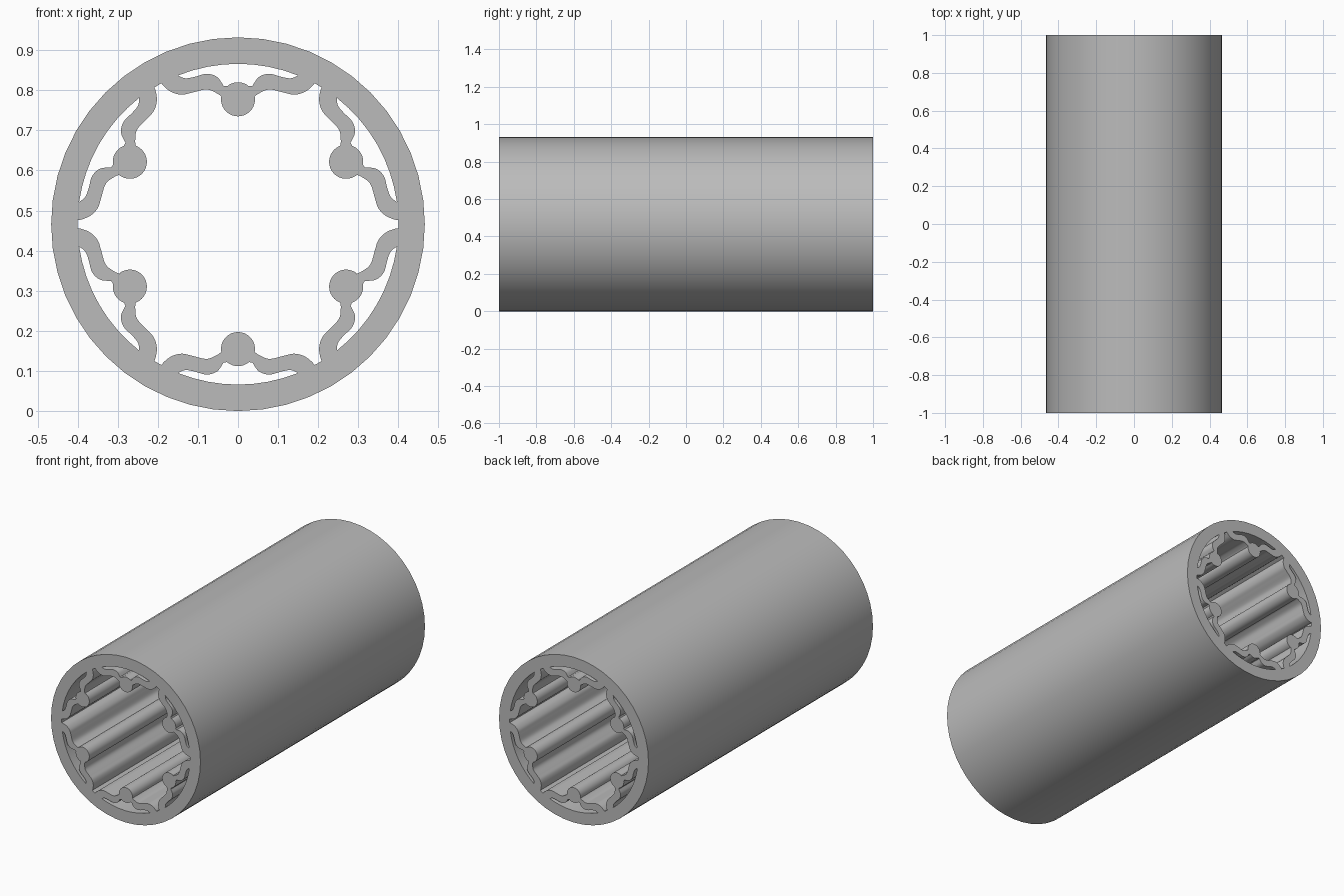
import bpy
import math
from mathutils import Vector
from mathutils.geometry import interpolate_bezier

if "Cube" in bpy.data.objects:
    bpy.data.objects.remove(bpy.data.objects["Cube"], do_unlink=True)

OUTER, INNER, HALF_LENGTH = 0.466, 0.40, 1.0
BALL_R, BALL_AT = 0.0425, 0.3115

grey = bpy.data.materials.new("rubber grey")
grey.use_nodes = True
grey.diffuse_color = (0.5, 0.5, 0.5, 1)
grey.node_tree.nodes["Principled BSDF"].inputs["Base Color"].default_value = grey.diffuse_color


def arc(radius, start, end, steps, height=0.0):
    """Points on an arc about (0, height), angles in degrees from +x."""
    angles = [math.radians(start + (end - start) * i / steps) for i in range(steps + 1)]
    return [Vector((radius * math.cos(a), height + radius * math.sin(a))) for a in angles]


def smooth_line(points, steps=5):
    """Smooth open curve through the given points."""
    pts = [Vector(p) for p in points]
    slopes = [(pts[min(i + 1, len(pts) - 1)] - pts[max(i - 1, 0)]) / 6 for i in range(len(pts))]
    line = []
    for i in range(len(pts) - 1):
        line += interpolate_bezier(pts[i], pts[i] + slopes[i],
                                   pts[i + 1] - slopes[i + 1], pts[i + 1], steps + 1)[:-1]
    return [Vector(p[:2]) for p in line] + [pts[-1]]


def mirrored(points):
    return [Vector((-p.x, p.y)) for p in reversed(points)]


def turned(points, degrees):
    a = math.radians(degrees)
    return [Vector((p.x * math.cos(a) - p.y * math.sin(a),
                    p.x * math.sin(a) + p.y * math.cos(a))) for p in points]


# Cross-section of one sixth, drawn at the top: wavy web carrying a round bead
web_inside = smooth_line([(-0.191, 0.3515), (-0.183, 0.342), (-0.165, 0.329), (-0.140, 0.323),
                          (-0.115, 0.328), (-0.078, 0.336), (-0.052, 0.326), (-0.040, 0.317)])
bead_inside = arc(BALL_R, 172, 368, 18, BALL_AT)
bore_sixth = web_inside + bead_inside + mirrored(web_inside)

web_outside = smooth_line([(-0.150, 0.371), (-0.132, 0.364), (-0.110, 0.367),
                           (-0.078, 0.375), (-0.052, 0.367), (-0.036, 0.345)])
bead_outside = arc(BALL_R, 130, 50, 8, BALL_AT)
pocket = web_outside + bead_outside + mirrored(web_outside) + arc(INNER, 68, 112, 8)[1:-1]

# Whole section: outer wall, six pockets and the central bore
loops = [arc(OUTER, 0, 360, 48)[:-1]]
loops += [turned(pocket, 60 * i) for i in range(6)]
loops.append([p for i in range(6) for p in turned(bore_sixth, -60 * i)])

section = bpy.data.curves.new("splined_sleeve", "CURVE")
section.dimensions = "2D"
section.fill_mode = "BOTH"
section.extrude = HALF_LENGTH
for loop in loops:
    spline = section.splines.new("POLY")
    spline.points.add(len(loop) - 1)
    for point, p in zip(spline.points, loop):
        point.co = (p.x, p.y, 0, 1)
    spline.use_cyclic_u = True
section.materials.append(grey)

# Sleeve: the section extruded along y, resting on the ground
sleeve = bpy.data.objects.new("splined_sleeve", section)
bpy.context.collection.objects.link(sleeve)
sleeve.rotation_euler.x = math.pi / 2
sleeve.location.z = OUTER

bpy.ops.object.select_all(action="DESELECT")
sleeve.select_set(True)
bpy.context.view_layer.objects.active = sleeve
bpy.ops.object.convert(target="MESH")
sleeve = bpy.context.object

# Weld caps to walls, then shade
import bmesh
bm = bmesh.new()
bm.from_mesh(sleeve.data)
bmesh.ops.remove_doubles(bm, verts=bm.verts, dist=0.0002)
bmesh.ops.recalc_face_normals(bm, faces=bm.faces)
bm.to_mesh(sleeve.data)
bm.free()
bpy.ops.object.shade_smooth_by_angle(angle=math.radians(35))
